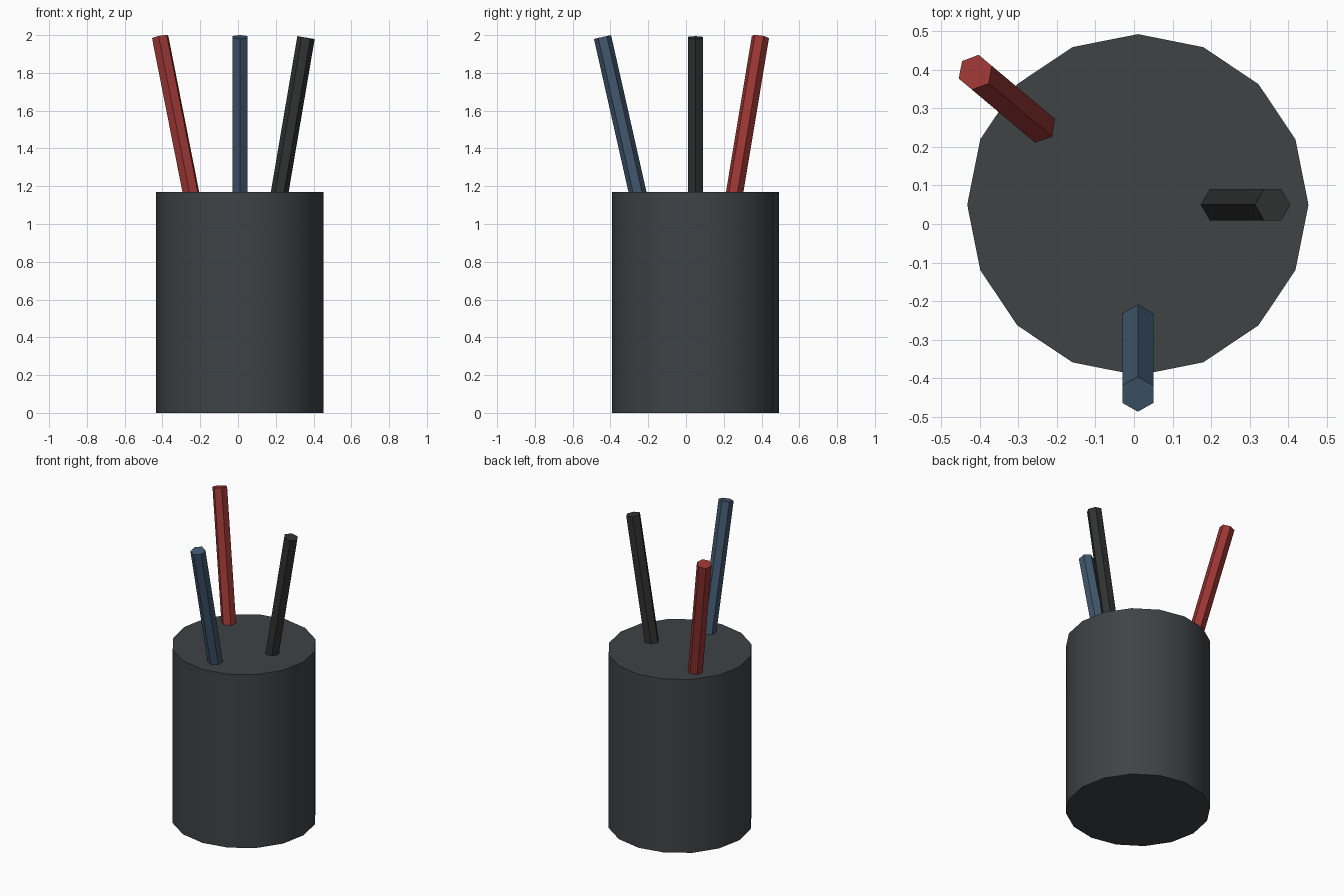
import bpy, math
from mathutils import Vector, Matrix

if "Cube" in bpy.data.objects:
    bpy.data.objects.remove(bpy.data.objects["Cube"])


def material(name, rgb):
    m = bpy.data.materials.new(name)
    m.diffuse_color = (*rgb, 1)
    m.use_nodes = True
    m.node_tree.nodes["Principled BSDF"].inputs["Base Color"].default_value = m.diffuse_color
    return m


# Cup: 16-sided closed cylinder with smooth walls
CX, CY, R, H = 0.01, 0.05, 0.443, 1.17
bpy.ops.mesh.primitive_cylinder_add(vertices=16, radius=R, depth=H,
                                    location=(CX, CY, H / 2))
cup = bpy.context.object
cup.name = "cup"
cup.data.materials.append(material("cup_grey", (0.05, 0.056, 0.06)))
bpy.ops.object.shade_smooth_by_angle(angle=math.radians(30))


def pencil(name, rim, tip, rgb):
    """Hexagonal rod through the cup top to its tip, with a ridge facing its lean."""
    rim, tip = Vector(rim), Vector(tip)
    axis = (tip - rim).normalized()
    base = tip - axis * ((tip.z - 0.1) / axis.z)
    side = Vector((0, 0, 1)).cross(axis).normalized()
    lean = side.cross(axis)
    rot = Matrix((lean, side, axis)).transposed()
    if rot.determinant() < 0:
        rot = Matrix((-lean, side, axis)).transposed()
    bpy.ops.mesh.primitive_cylinder_add(vertices=6, radius=0.0465,
                                        depth=(tip - base).length)
    ob = bpy.context.object
    ob.name = name
    # turn the hexagon so that a corner lies on the local x axis
    ob.data.transform(Matrix.Rotation(math.radians(30), 4, 'Z'))
    ob.matrix_world = Matrix.Translation((base + tip) / 2) @ rot.to_4x4()
    ob.data.materials.append(material(name + "_paint", rgb))


# Pencils leaning outwards
pencil("blue_pencil", (0.01, -0.257, H), (0.01, -0.442, 1.99), (0.052, 0.095, 0.155))
pencil("black_pencil", (0.221, 0.05, H), (0.36, 0.05, 1.987), (0.03, 0.031, 0.031))
pencil("red_pencil", (-0.25, 0.258, H), (-0.412, 0.394, 1.99), (0.32, 0.037, 0.033))
